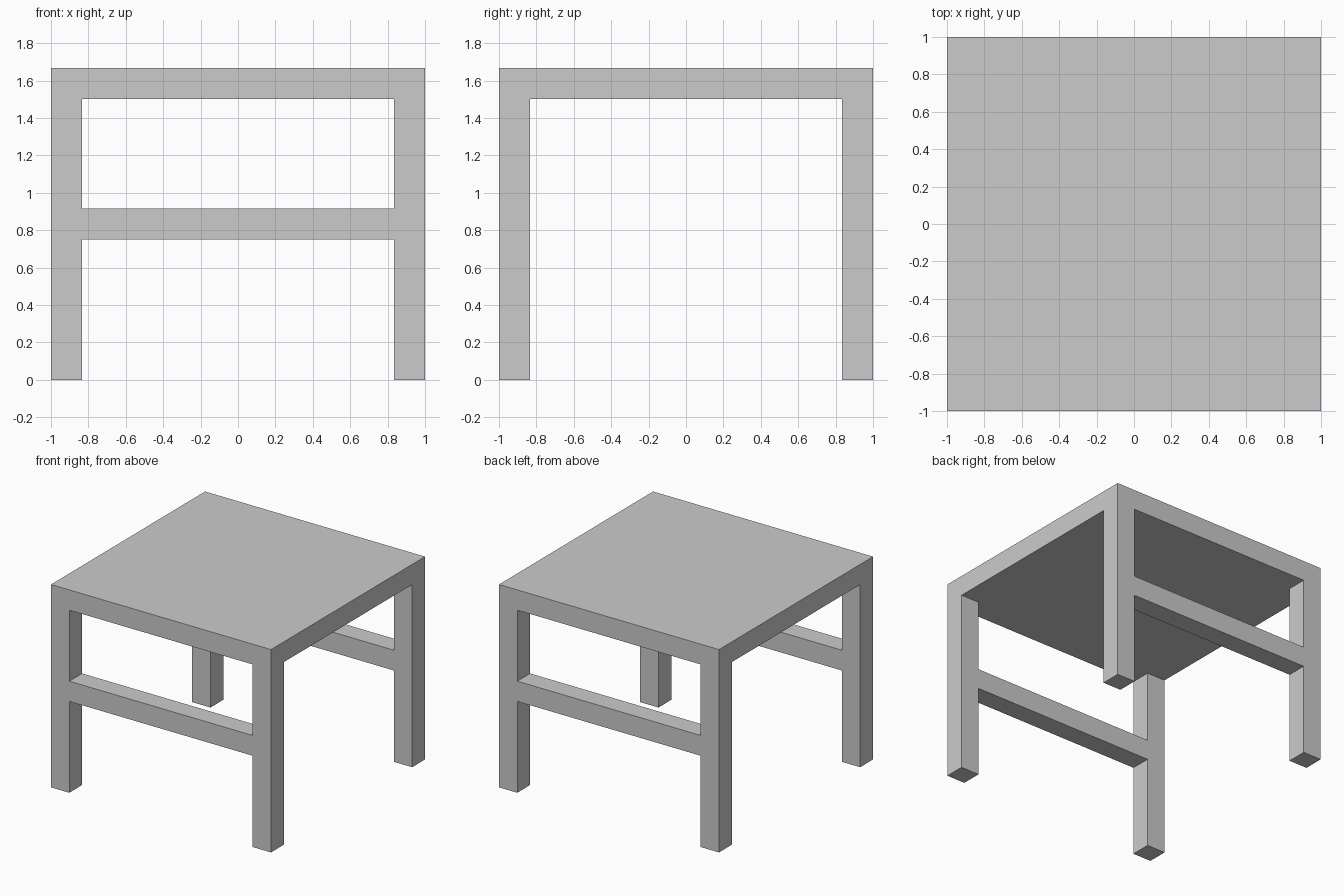
import bpy

if "Cube" in bpy.data.objects:
    bpy.data.objects.remove(bpy.data.objects["Cube"])

T = 1 / 6          # thickness of every board and post
TOP_Z = 1.5        # underside of the table top
RAIL_Z = 0.75      # underside of the rails
OFF = 1 - T / 2    # centre offset of legs and rails


def box(name, size, centre):
    bpy.ops.mesh.primitive_cube_add(size=1, location=centre)
    ob = bpy.context.object
    ob.name = name
    ob.scale = size
    bpy.ops.object.transform_apply(location=False, rotation=False, scale=True)
    return ob


# Square slab top
box("table_top", (2, 2, T), (0, 0, TOP_Z + T / 2))

for side, sy in (("front", -1), ("back", 1)):
    # Corner legs
    for hand, sx in (("left", -1), ("right", 1)):
        box(f"{side}_{hand}_leg", (T, T, TOP_Z), (sx * OFF, sy * OFF, TOP_Z / 2))
    # Cross rail between the pair of legs
    box(f"{side}_rail", (2 - 2 * T, T, T), (0, sy * OFF, RAIL_Z + T / 2))
